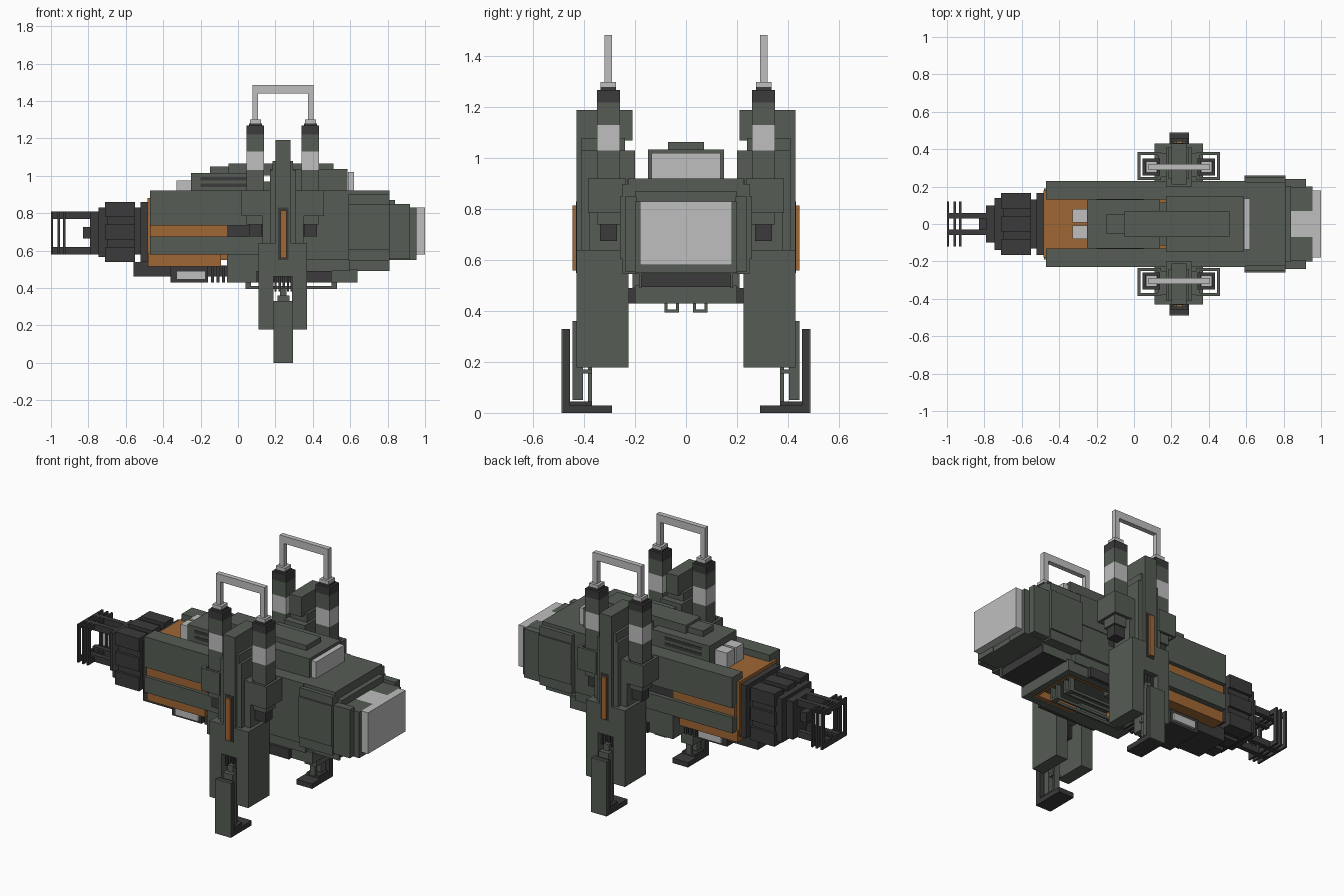
import bpy
import bmesh

old = bpy.data.objects.get("Cube")
if old:
    bpy.data.objects.remove(old, do_unlink=True)


def material(name, r, g, b):
    m = bpy.data.materials.new(name)
    m.use_nodes = True
    m.diffuse_color = (r, g, b, 1)
    m.node_tree.nodes["Principled BSDF"].inputs["Base Color"].default_value = (r, g, b, 1)
    return m


GREEN = material("grey green", .092, .11, .09)
DARK = material("charcoal", .043, .043, .043)
LIGHT = material("light grey", .52, .52, .52)
ORANGE = material("burnt orange", .35, .135, .035)


def part(name, mat, *boxes, mirror=False):
    """One object made of boxes given as x, y and z ranges."""
    bm = bmesh.new()
    for xs, ys, zs in boxes:
        for side in ((1, -1) if mirror else (1,)):
            verts = bmesh.ops.create_cube(bm, size=1)["verts"]
            for v in verts:
                for axis, (lo, hi) in enumerate((xs, ys, zs)):
                    v.co[axis] = lo if v.co[axis] < 0 else hi
                v.co.y *= side
    bmesh.ops.recalc_face_normals(bm, faces=bm.faces)
    mesh = bpy.data.meshes.new(name)
    bm.to_mesh(mesh)
    bm.free()
    mesh.materials.append(mat)
    ob = bpy.data.objects.new(name, mesh)
    bpy.context.collection.objects.link(ob)
    return ob


def wide(w):
    return (-w, w)


def pair(name, mat, *boxes):
    return part(name, mat, *boxes, mirror=True)


def ring(xs, ys, zs, t):
    """Four walls around the z axis."""
    (x0, x1), (y0, y1) = xs, ys
    return [((x0, x0 + t), ys, zs), ((x1 - t, x1), ys, zs),
            ((x0 + t, x1 - t), (y0, y0 + t), zs), ((x0 + t, x1 - t), (y1 - t, y1), zs)]


# Open barrel tip: four rails and three cross frames
pair("barrel_rails", DARK, *[((-1, -.78), (.03, .06), z) for z in ((.58, .62), (.77, .81))])
for i, x in enumerate((-1, -.965, -.935)):
    xs = (x, x + .012)
    pair(f"barrel_frame_{i}", DARK, (xs, (.095, .12), (.58, .81)),
         (xs, (0, .095), (.58, .61)), (xs, (0, .095), (.78, .81)))
part("barrel_pin", DARK, ((-.83, -.78), wide(.03), (.665, .725)))

# Stepped barrel sleeve with raised ribs
part("barrel_sleeve", DARK, ((-.79, -.74), wide(.1), (.58, .81)),
     ((-.745, -.69), wide(.14), (.565, .83)), ((-.7, -.55), wide(.15), (.56, .84)),
     ((-.56, -.51), wide(.13), (.58, .83)), ((-.52, -.48), wide(.165), (.54, .86)))
for i, (lo, hi) in enumerate(((-.16, -.08), (-.04, .04), (.08, .16))):
    xs = (-.71, -.55)
    pair(f"sleeve_side_rib_{i}", DARK, (xs, (.14, .165), (.7 + lo, .7 + hi)))
    part(f"sleeve_cap_rib_{i}", DARK, (xs, (lo, hi), (.54, .57)), (xs, (lo, hi), (.83, .86)))

# Orange core and the dark recess between the armour plates
part("core", ORANGE, ((-.485, .3), wide(.18), (.55, .88)))
pair("core_band", ORANGE, ((-.47, -.06), (.17, .205), (.67, .745)))
part("core_belly", ORANGE, ((-.48, -.09), wide(.19), (.515, .585)))
part("recess", DARK, ((-.06, .61), wide(.2), (.56, .76)))

# Green side armour
pair("upper_armour", GREEN, ((-.47, .6), (.13, .23), (.735, .92)))
pair("lower_armour", GREEN, ((-.47, .6), (.17, .225), (.58, .675)),
     ((-.06, .3), (.1, .21), (.43, .6)))
part("mid_body", GREEN, ((.1, .6), wide(.21), (.49, .66)))

# Stepped top deck with vents and two light boxes
part("deck", GREEN, ((-.25, .14), wide(.13), (.8, 1.015)), ((.17, .585), wide(.15), (.8, 1.035)),
     ((-.05, .51), wide(.07), (1, 1.065)), ((-.15, -.05), wide(.05), (1, 1.05)),
     ((.13, .18), wide(.115), (.8, .97)))
pair("deck_vents", DARK, *[((-.2, .05), (.128, .133), (z, z + .018)) for z in (.94, .975)])
pair("deck_light_boxes", LIGHT, ((-.33, -.25), (.008, .08), (.86, .975)))
part("deck_rear_panel", LIGHT, ((.588, .62), wide(.135), (.91, 1.02)))

# Rear housing with a notch for the light end block
part("rear_housing", GREEN, ((.37, .81), wide(.225), (.55, .92)),
     ((.59, .81), wide(.25), (.545, .9)), ((.8, .84), wide(.2), (.55, .87)),
     ((.82, .95), wide(.195), (.55, .595)))
pair("rear_cheeks", GREEN, ((.59, .92), (.195, .24), (.555, .85)),
     ((.59, .81), (.24, .26), (.605, .85)), ((.82, .955), (.07, .2), (.55, .83)))
part("rear_block", LIGHT, ((.84, .95), wide(.07), (.58, .83)), ((.95, 1), wide(.18), (.58, .83)))
part("rear_underside", DARK, ((.37, .8), wide(.18), (.495, .56)))
pair("rear_skirt", GREEN, ((.3, .81), (.175, .185), (.49, .56)))

# Belly tray with orange lining and two loops
part("belly_tray", GREEN, *ring((.05, .64), wide(.2), (.43, .5), .04),
     ((.08, .62), wide(.17), (.48, .5)))
part("tray_lining", ORANGE, *ring((.09, .6), wide(.16), (.437, .49), .025))
pair("tray_edges", DARK, ((.1, .5), (.2, .225), (.43, .49)))
for i, xs in enumerate(((.04, .07), (.5, .53))):
    pair(f"loop_posts_{i}", GREEN, (xs, (.028, .04), (.395, .5)), (xs, (.072, .084), (.395, .5)),
         (xs, (.028, .084), (.395, .407)))
pair("loop_rails", GREEN, ((.04, .53), (.028, .04), (.395, .41)), ((.04, .53), (.072, .084), (.395, .41)))

# Dark gear slung under the barrel
part("under_gear", DARK, ((-.56, -.3), wide(.11), (.46, .54)), ((-.36, -.16), wide(.12), (.43, .52)),
     ((-.18, .06), wide(.09), (.46, .52)))
part("under_fins", DARK, *[((x, x + .016), wide(.115), (.43, .52))
                           for x in (-.145, -.115, -.085, -.055, -.025)])
pair("under_light_box", LIGHT, ((-.33, -.175), (.1, .135), (.445, .49)))

# Side pylons: forked leg below, blade above
pair("pylon", GREEN, ((.11, .37), (.225, .43), (.46, .64)), ((.11, .19), (.225, .43), (.178, .46)),
     ((.29, .37), (.225, .43), (.178, .46)), ((.17, .31), (.2, .41), (.63, 1.03)),
     ((.185, .295), (.24, .41), (1.03, 1.08)), ((.2, .28), (.24, .43), (.63, 1.08)),
     ((.2, .28), (.21, .43), (1.07, 1.19)), ((.13, .35), (.25, .38), (.64, .92)))
pair("pylon_stripe_frame", DARK, ((.215, .27), (.425, .433), (.55, .83)))
pair("pylon_stripe", ORANGE, ((.227, .258), (.42, .445), (.56, .815)))
pair("fork_vents", DARK, *[((x, x + .012), (.3, .4), (.38, .46)) for x in (.195, .217, .239, .261, .28)])

# Shin and foot, with a green outer shell over dark metal
pair("shin", GREEN, ((.21, .275), (.405, .445), (.05, .36)), ((.225, .26), (.37, .385), (.04, .4)),
     ((.215, .27), (.37, .42), (.155, .17)), ((.225, .26), (.33, .42), (.33, .4)))
pair("foot", DARK, ((.19, .295), (.455, .484), (.005, .33)), ((.19, .295), (.29, .484), (0, .03)),
     ((.2, .285), (.37, .47), (.025, .045)))
pair("foot_shell", GREEN, ((.19, .295), (.483, .49), (0, .33)))

# Two banded towers on each side, each pair joined by a handle
for label, cx, socket in (("left", .387, (.335, .46)), ("right", .093, (.02, .145))):
    xs, ys = (cx - .047, cx + .047), (.26, .35)
    pair(f"{label}_tower_socket", GREEN, *ring(socket, (.235, .385), (.785, .92), .016))
    pair(f"{label}_tower_base", GREEN, (xs, ys, (.74, 1.03)))
    pair(f"{label}_tower_stub", DARK, ((cx - .035, cx + .035), (.272, .338), (.675, .74)))
    pair(f"{label}_tower_band", LIGHT, (xs, ys, (1.03, 1.13)))
    pair(f"{label}_tower_upper", GREEN, (xs, ys, (1.13, 1.22)))
    pair(f"{label}_tower_top", DARK, (xs, ys, (1.22, 1.268)),
         ((cx - .035, cx + .035), (.275, .335), (1.268, 1.28)))
    pair(f"{label}_tower_cap", LIGHT, ((cx - .03, cx + .03), (.275, .335), (1.28, 1.3)))
pair("handle", LIGHT, ((.077, .107), (.29, .32), (1.29, 1.485)),
     ((.373, .403), (.29, .32), (1.29, 1.485)), ((.107, .373), (.29, .32), (1.44, 1.485)))
